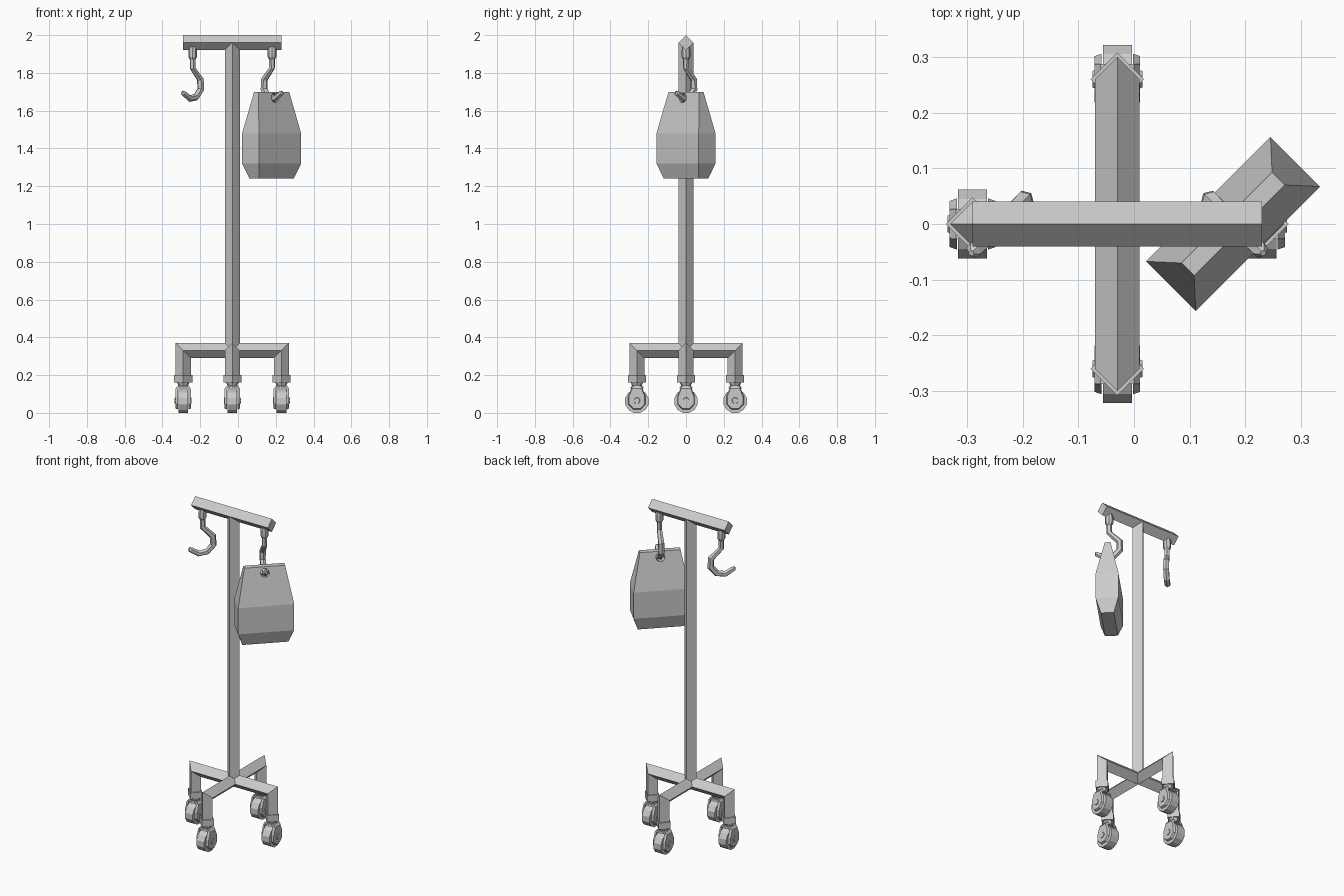
import bpy, bmesh
from math import sin, cos, pi, radians
from mathutils import Vector, Matrix

if "Cube" in bpy.data.objects:
    bpy.data.objects.remove(bpy.data.objects["Cube"])

CX = -0.03          # pole axis
ARM = 0.26          # reach of feet and rail


def finish(name, bm, loc=(0, 0, 0), turn=0):
    bmesh.ops.recalc_face_normals(bm, faces=bm.faces)
    me = bpy.data.meshes.new(name)
    bm.to_mesh(me)
    bm.free()
    ob = bpy.data.objects.new(name, me)
    bpy.context.collection.objects.link(ob)
    ob.location = loc
    ob.rotation_euler.z = radians(turn)
    return ob


def skin_rings(bm, rings):
    """Bridge equal rings of points and cap both ends."""
    vs = [[bm.verts.new(p) for p in r] for r in rings]
    n = len(vs[0])
    for a, b in zip(vs, vs[1:]):
        for i in range(n):
            j = (i + 1) % n
            bm.faces.new((a[i], a[j], b[j], b[i]))
    bm.faces.new(vs[0])
    bm.faces.new(vs[-1])


def sweep(name, path, radii, sides, loc, turn=0):
    """Mitred tube along a path in the local xz plane."""
    pts = [Vector(p) for p in path]
    dirs = [(b - a).normalized() for a, b in zip(pts, pts[1:])]
    rings = []
    for i, p in enumerate(pts):
        d0, d1 = dirs[max(i - 1, 0)], dirs[min(i, len(dirs) - 1)]
        n0, n1 = Vector((-d0.y, d0.x)), Vector((-d1.y, d1.x))
        m = (n0 + n1) / (1 + n0.dot(n1))
        ring = []
        for k in range(sides):
            a = 2 * pi * k / sides
            q = p + m * radii[i] * cos(a)
            ring.append((q.x, radii[i] * sin(a), q.y))
        rings.append(ring)
    bm = bmesh.new()
    skin_rings(bm, rings)
    return finish(name, bm, loc, turn)


def lathe_x(bm, profile, sides, z):
    """Solid turned about the x axis from (x, radius) pairs."""
    skin_rings(bm, [[(x, r * sin(2 * pi * (k + .5) / sides), z + r * cos(2 * pi * (k + .5) / sides))
                     for k in range(sides)] for x, r in profile])


def lathe_z(bm, profile, sides):
    """Solid turned about the z axis from (z, radius) pairs."""
    skin_rings(bm, [[(r * cos(2 * pi * k / sides), r * sin(2 * pi * k / sides), z)
                     for k in range(sides)] for z, r in profile])


def caster(tag, x, y):
    # diamond collar on the leg end
    bm = bmesh.new()
    lathe_z(bm, [(0.16, 0.048), (0.2, 0.048)], 4)
    finish(tag + "_collar", bm, (x, y, 0))
    # fork: swivel stem, bridge and two tapered side plates
    bm = bmesh.new()
    lathe_z(bm, [(0.13, 0.036), (0.145, 0.026), (0.165, 0.034)], 8)
    skin_rings(bm, [[(sx * w, sy * 0.027, z) for sx, sy in ((-1, -1), (1, -1), (1, 1), (-1, 1))]
                    for z, w in ((0.129, 0.04), (0.143, 0.03))])
    plate = [(-0.027, 0.136), (0.027, 0.136), (0.046, 0.088), (0.046, 0.046),
             (0.02, 0.018), (-0.02, 0.018), (-0.046, 0.046), (-0.046, 0.088)]
    for s in (-1, 1):
        skin_rings(bm, [[(s * 0.028, py, pz) for py, pz in plate],
                        [(s * 0.041, py * 0.9, 0.067 + (pz - 0.067) * 0.9) for py, pz in plate]])
        lathe_x(bm, [(s * 0.035, 0.02), (s * 0.045, 0.016)], 8, 0.065)
    finish(tag + "_fork", bm, (x, y, 0))
    # wheel
    bm = bmesh.new()
    lathe_x(bm, [(-0.026, 0.064), (0.026, 0.064)], 12, 0.064 * cos(pi / 12))
    finish(tag + "_wheel", bm, (x, y, 0))


# upright pole and top rail, both diamond bars
sweep("pole", [(0, 0.33), (0, 1.96)], [0.04] * 2, 4, (CX, 0, 0))
sweep("top_rail", [(-ARM, 1.96), (ARM, 1.96)], [0.04] * 2, 4, (CX, 0, 0))

# crossed base with legs turned down
leg = [(-ARM, 0.18), (-ARM, 0.33), (ARM, 0.33), (ARM, 0.18)]
for name, turn in (("base_side_arms", 0), ("base_cross_arms", 90)):
    sweep(name, leg, [0.04] * 4, 4, (CX, 0, 0), turn)

# casters, all rolling along y
for tag, dx, dy in (("left", -1, 0), ("right", 1, 0), ("front", 0, -1), ("back", 0, 1)):
    caster(tag + "_caster", CX + dx * ARM, dy * ARM)

# hooks, mirrored about the pole
hook = [(0, 1.9), (0, 1.825), (0.058, 1.765), (0.06, 1.712), (0.025, 1.672),
        (-0.022, 1.664), (-0.068, 1.692), (-0.074, 1.703)]
for tag, s, turn in (("left", -1, 45), ("right", 1, 135)):
    loc = (CX + s * 0.21, 0, 0)
    sweep(tag + "_hook", hook, [0.016, 0.015, 0.018, 0.018, 0.018, 0.017, 0.015, 0.006], 6, loc, turn)
    bm = bmesh.new()
    lathe_z(bm, [(1.872, 0.016), (1.885, 0.023), (1.92, 0.023), (1.945, 0.019)], 8)
    finish(tag + "_hook_cap", bm, loc)

# fluid bag: stacked rectangles (z, half length, half thickness), turned 45 degrees
bm = bmesh.new()
skin_rings(bm, [[(sx * l, sy * t, z) for sx, sy in ((-1, -1), (1, -1), (1, 1), (-1, 1))]
                for z, l, t in ((1.24, 0.13, 0.036), (1.32, 0.158, 0.063),
                                (1.48, 0.158, 0.063), (1.70, 0.115, 0.016))])
bag = finish("bag", bm, (0.178, 0, 0), 45)

# hanging hole through the bag
bm = bmesh.new()
lathe_x(bm, [(-0.1, 0.026), (0.1, 0.026)], 8, 1.666)
cutter = finish("hole_cutter", bm, (0.178, 0, 0), 135)
cutter.hide_render = True
cutter.hide_set(True)
cut = bag.modifiers.new("hole", 'BOOLEAN')
cut.operation = 'DIFFERENCE'
cut.solver = 'EXACT'
cut.object = cutter
